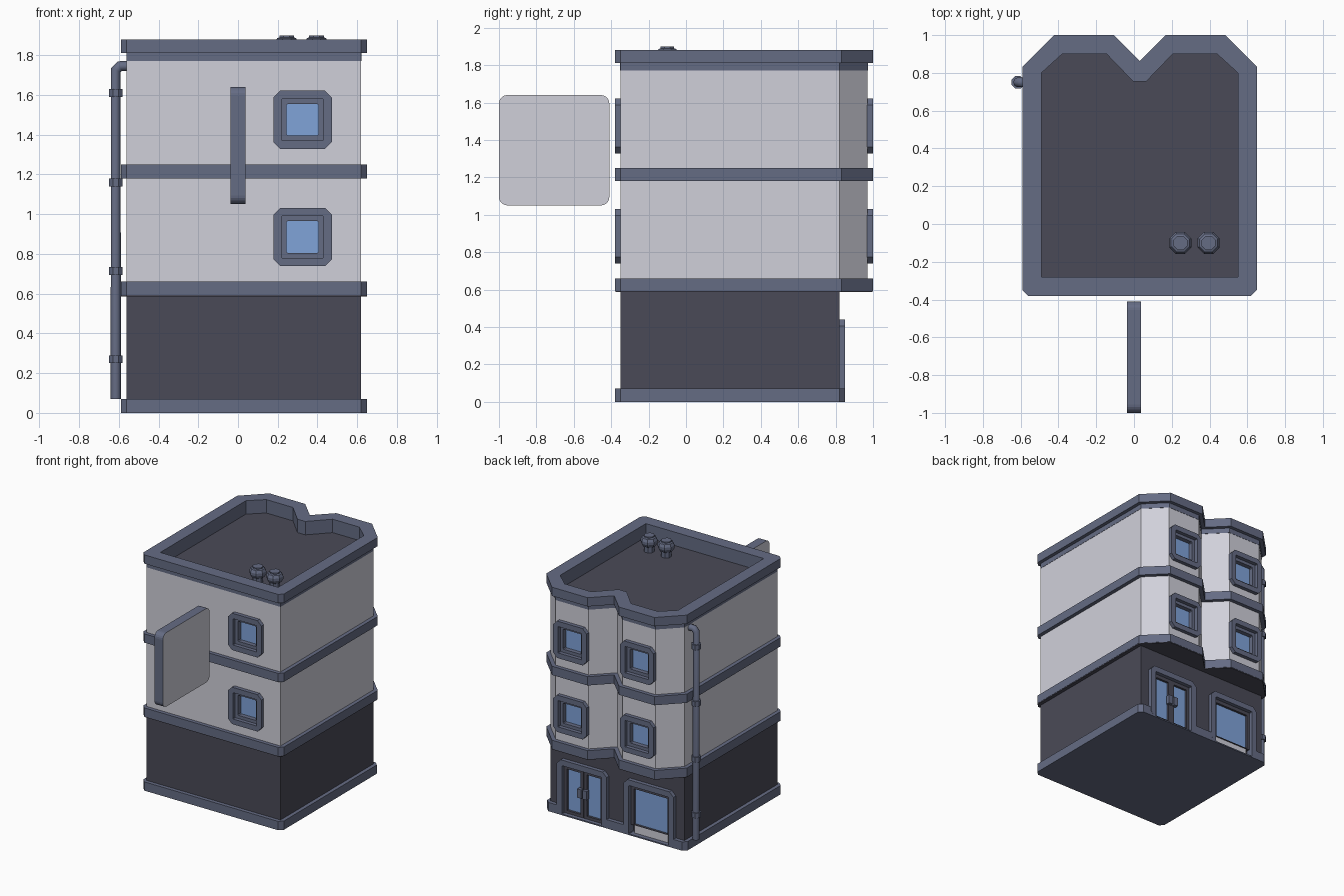
import bpy, bmesh, math

if "Cube" in bpy.data.objects:
    bpy.data.objects.remove(bpy.data.objects["Cube"])

CX = 0.03                      # the building is symmetric about this x
BAYS = (0.325, -0.265)         # x centres of the two bays at the back


def lin(c):
    c /= 255
    return c / 12.92 if c <= 0.04045 else ((c + 0.055) / 1.055) ** 2.4


MATS = {}
for name, rgb in {"light_wall": (208, 208, 218), "slate_trim": (101, 108, 132),
                  "dark_wall": (74, 74, 87), "blue_glass": (128, 163, 217)}.items():
    MATS[name] = bpy.data.materials.new(name)
    MATS[name].diffuse_color = (*[lin(c) for c in rgb], 1)
LIGHT, SLATE, DARK, GLASS = MATS


def loft(name, loops, mats, start=None):
    """Bridge loops of 3D points; mats holds one colour per strip, then the end cap."""
    me = bpy.data.meshes.new(name)
    ob = bpy.data.objects.new(name, me)
    bpy.context.collection.objects.link(ob)
    if isinstance(mats, str):
        mats = [mats] * len(loops)
    slots = list(dict.fromkeys(mats + [start or mats[0]]))
    for s in slots:
        me.materials.append(MATS[s])
    bm = bmesh.new()
    rings = [[bm.verts.new(p) for p in loop] for loop in loops]
    n = len(rings[0])
    for a, b, m in zip(rings, rings[1:], mats):
        for i in range(n):
            j = (i + 1) % n
            bm.faces.new((a[i], a[j], b[j], b[i])).material_index = slots.index(m)
    bm.faces.new(rings[0]).material_index = slots.index(start or mats[0])
    bm.faces.new(rings[-1]).material_index = slots.index(mats[-1])
    bmesh.ops.recalc_face_normals(bm, faces=bm.faces)
    bm.to_mesh(me)
    bm.free()
    return ob


def prism(name, pts, z0, z1, mat):
    return loft(name, [[(x, y, z) for x, y in pts] for z in (z0, z1)], mat)


def box(name, x0, x1, y0, y1, z0, z1, mat=SLATE):
    return prism(name, [(x0, y0), (x1, y0), (x1, y1), (x0, y1)], z0, z1, mat)


def lathe(name, x, y, profile, mat, n=8):
    turn = [2 * math.pi * (i + 0.5) / n for i in range(n)]
    return loft(name, [[(x + r * math.cos(t), y + r * math.sin(t), z) for t in turn]
                       for r, z in profile], mat)


def cut(ob, cutter):
    mod = ob.modifiers.new("cut", "BOOLEAN")
    mod.object, mod.operation, mod.solver = cutter, "DIFFERENCE", "EXACT"
    bpy.context.view_layer.objects.active = ob
    bpy.ops.object.modifier_apply(modifier=mod.name)


def drop(ob):
    bpy.data.objects.remove(ob)


def mirrored(half):
    """Mirror a half outline about the centre line."""
    pts = [(CX + x, y) for x, y in half] + [(CX - x, y) for x, y in reversed(half)]
    return list(dict.fromkeys((round(x, 4), round(y, 4)) for x, y in pts))


def bay_outline(o):
    k = o * 0.414
    return mirrored([(0, 0.82 + 1.414 * o), (0.15 - k, 0.97 + o), (0.44 + k, 0.97 + o),
                     (0.59 + o, 0.82 + k), (0.59 + o, -0.35), (0.59, -0.35 - o)])


def ground_outline(o):
    return mirrored([(0.59, 0.82 + o), (0.59 + o, 0.82), (0.59 + o, -0.35), (0.59, -0.35 - o)])


def rect(w, z0, z1, c, n=1):
    """Rectangle of half width w with cut (n=1) or rounded corners."""
    pts = []
    for q, (x, z) in enumerate([(w - c, z1 - c), (c - w, z1 - c), (c - w, z0 + c), (w - c, z0 + c)]):
        for i in range(n + 1):
            t = math.pi / 2 * (q + i / n)
            pts.append((x + c * math.cos(t), z + c * math.sin(t)))
    return pts


def framed(name, x, wall, side, steps, mats):
    """Stepped frame on a wall: steps are (half width, z0, z1, corner, distance out)."""
    return loft(name, [[(x + u, wall + side * d, v) for u, v in rect(w, z0, z1, c)]
                       for w, z0, z1, c, d in steps], mats)


# Storeys
ground = prism("ground_floor_walls", ground_outline(0), 0.03, 0.6, DARK)
base = prism("base_band", ground_outline(0.03), 0, 0.07, SLATE)
prism("overhang_underside", bay_outline(0.028), 0.586, 0.6, DARK)
upper = prism("upper_walls", bay_outline(0), 0.6, 1.77, LIGHT)
prism("first_floor_band", bay_outline(0.03), 0.592, 0.66, SLATE)
prism("second_floor_band", bay_outline(0.03), 1.18, 1.25, SLATE)

# Roof with a sunken deck behind the parapet
inner = mirrored([(0.035, 0.755), (0.175, 0.9), (0.41, 0.9), (0.52, 0.8), (0.52, -0.28)])
well = prism("roof_well_cutter", inner, 1.7, 2, SLATE)
for ob in (prism("cornice_strip", bay_outline(0.002), 1.77, 1.815, SLATE),
           prism("parapet", bay_outline(0.03), 1.81, 1.88, SLATE)):
    cut(ob, well)
drop(well)
prism("roof_deck", inner, 1.765, 1.773, DARK)

# Recessed windows: two on the front, four on the bays
for x, wall, side, where in ((BAYS[0], -0.35, -1, "front"), (BAYS[0], 0.97, 1, "back_right"),
                             (BAYS[1], 0.97, 1, "back_left")):
    for z, floor in ((0.885, "first"), (1.475, "second")):
        y0, y1 = sorted((wall - side * 0.06, wall + side * 0.05))
        hole = box("hole", x - 0.12, x + 0.12, y0, y1, z - 0.12, z + 0.12)
        cut(upper, hole)
        drop(hole)
        framed(f"{where}_{floor}_floor_window", x, wall, side,
               [(w, z - w, z + w, c, d) for w, c, d in
                ((0.147, 0.035, -0.055), (0.147, 0.035, 0.03), (0.105, 0.003, 0.03),
                 (0.105, 0.003, 0), (0.08, 0.006, 0), (0.08, 0.006, -0.035))],
               [SLATE] * 5 + [GLASS])

# Ground floor openings in the back wall
for x, name, fill in ((BAYS[0], "door_frame", DARK), (BAYS[1], "shop_window_frame", DARK)):
    hole = box("hole", x - 0.19, x + 0.19, 0.77, 0.9, 0.006, 0.41)
    for ob in (ground, base):
        cut(ob, hole)
    drop(hole)
    framed(name, x, 0.82, 1,
           [(0.22, 0, 0.44, 0.035, -0.045), (0.22, 0, 0.44, 0.035, 0.031),
            (0.175, 0.01, 0.395, 0.004, 0.031), (0.175, 0.01, 0.395, 0.004, -0.03)],
           [SLATE] * 3 + [fill])

# Double door with handles
for s, name in ((1, "right"), (-1, "left")):
    x = BAYS[0] + s * 0.0875
    framed(f"{name}_door_leaf", x, 0.82, 1,
           [(0.0865, 0.012, 0.393, 0.002, -0.035), (0.0865, 0.012, 0.393, 0.002, 0.003),
            (0.06, 0.035, 0.365, 0.002, 0.003), (0.06, 0.035, 0.365, 0.002, -0.015)],
           [DARK] * 3 + [GLASS])
    hx = BAYS[0] + s * 0.024
    box(f"{name}_door_handle", hx - 0.018, hx + 0.018, 0.815, 0.848, 0.175, 0.245)

# Shop window pane over a light kick panel
framed("shop_window_pane", BAYS[1], 0.82, 1,
       [(0.174, 0.075, 0.394, 0.002, -0.035), (0.174, 0.075, 0.394, 0.002, 0.003),
        (0.148, 0.08, 0.365, 0.002, 0.003), (0.148, 0.08, 0.365, 0.002, -0.015)],
       [DARK] * 3 + [GLASS])
box("shop_kick_panel", BAYS[1] - 0.148, BAYS[1] + 0.148, 0.785, 0.815, 0.01, 0.078, LIGHT)

# Blank hanging sign in front
loft("hanging_sign", [[(x, -0.705 + u, v) for u, v in rect(0.295, 1.05, 1.64, 0.045, 5)]
                      for x in (-0.037, 0.037)], [SLATE, LIGHT], LIGHT)

# Drain pipe with an elbow into the wall, and its collars
PX, PY = -0.615, 0.75
cu = bpy.data.curves.new("drain_pipe", "CURVE")
cu.dimensions, cu.bevel_depth, cu.bevel_resolution, cu.use_fill_caps = "3D", 0.026, 2, True
path = [(PX, 0.07), (PX, 1.725), (PX + 0.02, 1.745), (-0.55, 1.745)]
sp = cu.splines.new("POLY")
sp.points.add(len(path) - 1)
for p, (x, z) in zip(sp.points, path):
    p.co = (x, PY, z, 1)
cu.materials.append(MATS[SLATE])
pipe = bpy.data.objects.new("drain_pipe", cu)
bpy.context.collection.objects.link(pipe)
bpy.ops.object.select_all(action="DESELECT")
pipe.select_set(True)
bpy.context.view_layer.objects.active = pipe
bpy.ops.object.convert(target="MESH")
for i, z in enumerate((0.27, 0.715, 1.16, 1.61)):
    lathe(f"pipe_collar_{i + 1}", PX, PY, [(0.036, z - 0.02), (0.036, z + 0.02)], SLATE)

# Round-headed roof vents
for i, x in enumerate((0.245, 0.395)):
    lathe(f"roof_vent_{i + 1}", x, -0.1,
          [(0.04, 1.765), (0.04, 1.815), (0.05, 1.82), (0.063, 1.845), (0.063, 1.865),
           (0.052, 1.885), (0.04, 1.89), (0.04, 1.9)], SLATE)

for m in bpy.data.materials:
    if m.users and not m.is_grease_pencil:
        m.use_nodes = True
        m.node_tree.nodes["Principled BSDF"].inputs["Base Color"].default_value = m.diffuse_color
